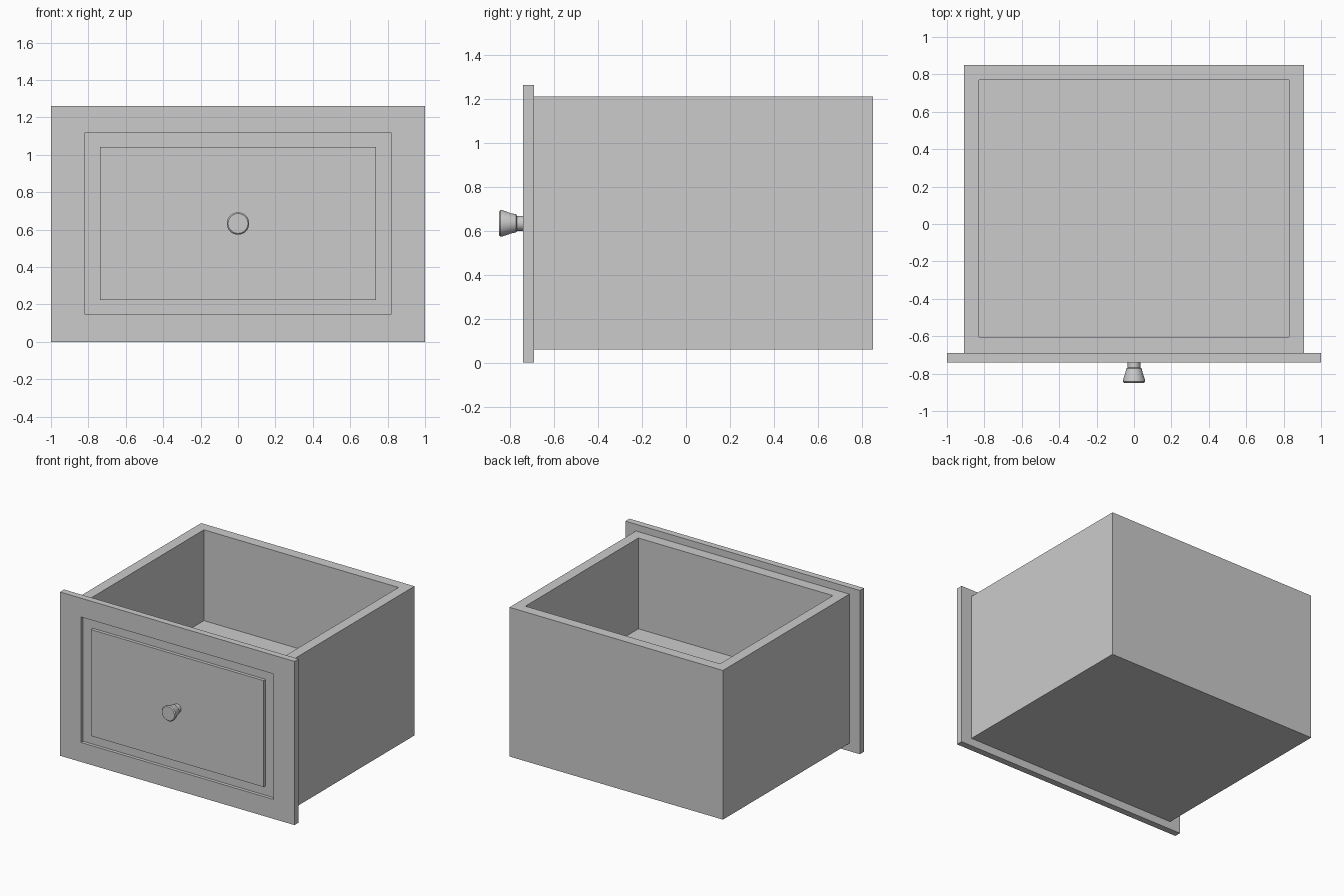
import bpy, bmesh, math

if "Cube" in bpy.data.objects:
    bpy.data.objects.remove(bpy.data.objects["Cube"], do_unlink=True)

grey = bpy.data.materials.new("plain grey")
grey.use_nodes = True
colour = (0.6, 0.6, 0.6, 1)
grey.diffuse_color = colour
grey.node_tree.nodes["Principled BSDF"].inputs["Base Color"].default_value = colour


def make(name, bm):
    bmesh.ops.recalc_face_normals(bm, faces=bm.faces)
    mesh = bpy.data.meshes.new(name)
    bm.to_mesh(mesh)
    bm.free()
    mesh.materials.append(grey)
    obj = bpy.data.objects.new(name, mesh)
    bpy.context.collection.objects.link(obj)
    return obj


def block(bm, lo, hi):
    verts = bmesh.ops.create_cube(bm, size=1)["verts"]
    for v in verts:
        v.co = [a + (b - a) * (c + 0.5) for a, b, c in zip(lo, hi, v.co)]
    return list({f for v in verts for f in v.link_faces})


def inset_and_move(bm, face, lo, hi, axes, shift):
    """Inset a face to the rectangle lo..hi along two axes, then extrude it."""
    bmesh.ops.inset_region(bm, faces=[face], thickness=0.01)
    a, b = axes
    mid = face.calc_center_median()
    for v in face.verts:
        v.co[a] = hi[0] if v.co[a] > mid[a] else lo[0]
        v.co[b] = hi[1] if v.co[b] > mid[b] else lo[1]
    moved = bmesh.ops.extrude_discrete_faces(bm, faces=[face])["faces"][0]
    bmesh.ops.translate(bm, verts=moved.verts, vec=shift)
    return moved


# Open box with a raised inner floor
bm = bmesh.new()
faces = block(bm, (-0.91, -0.69, 0.06), (0.91, 0.85, 1.21))
top = max(faces, key=lambda f: f.calc_center_median().z)
inset_and_move(bm, top, (-0.83, -0.605), (0.83, 0.77), (0, 1), (0, 0, -0.7))
make("drawer_box", bm)

# Front panel with a square groove around its raised centre
bm = bmesh.new()
faces = block(bm, (-1, -0.74, 0), (1, -0.69, 1.262))
front = min(faces, key=lambda f: f.calc_center_median().y)
depth = 0.025
floor = inset_and_move(bm, front, (-0.82, 0.15), (0.82, 1.117), (0, 2), (0, depth, 0))
inset_and_move(bm, floor, (-0.737, 0.223), (0.737, 1.043), (0, 2), (0, -depth, 0))
make("front_panel", bm)

# Turned knob: radius and y along its axis
profile = [(0, -0.735), (0.034, -0.735), (0.034, -0.768), (0.041, -0.772),
           (0.046, -0.795), (0.06, -0.836), (0.06, -0.843), (0.053, -0.85), (0, -0.85)]
bm = bmesh.new()
verts = [bm.verts.new((r, y, 0)) for r, y in profile]
edges = [bm.edges.new(pair) for pair in zip(verts, verts[1:])]
bmesh.ops.spin(bm, geom=verts + edges, cent=(0, 0, 0), axis=(0, 1, 0),
               angle=math.tau, steps=32)
bmesh.ops.remove_doubles(bm, verts=bm.verts, dist=0.0005)
knob = make("knob", bm)
knob.location.z = 0.633
bpy.ops.object.select_all(action="DESELECT")
knob.select_set(True)
bpy.context.view_layer.objects.active = knob
bpy.ops.object.shade_smooth_by_angle(angle=math.radians(30))
